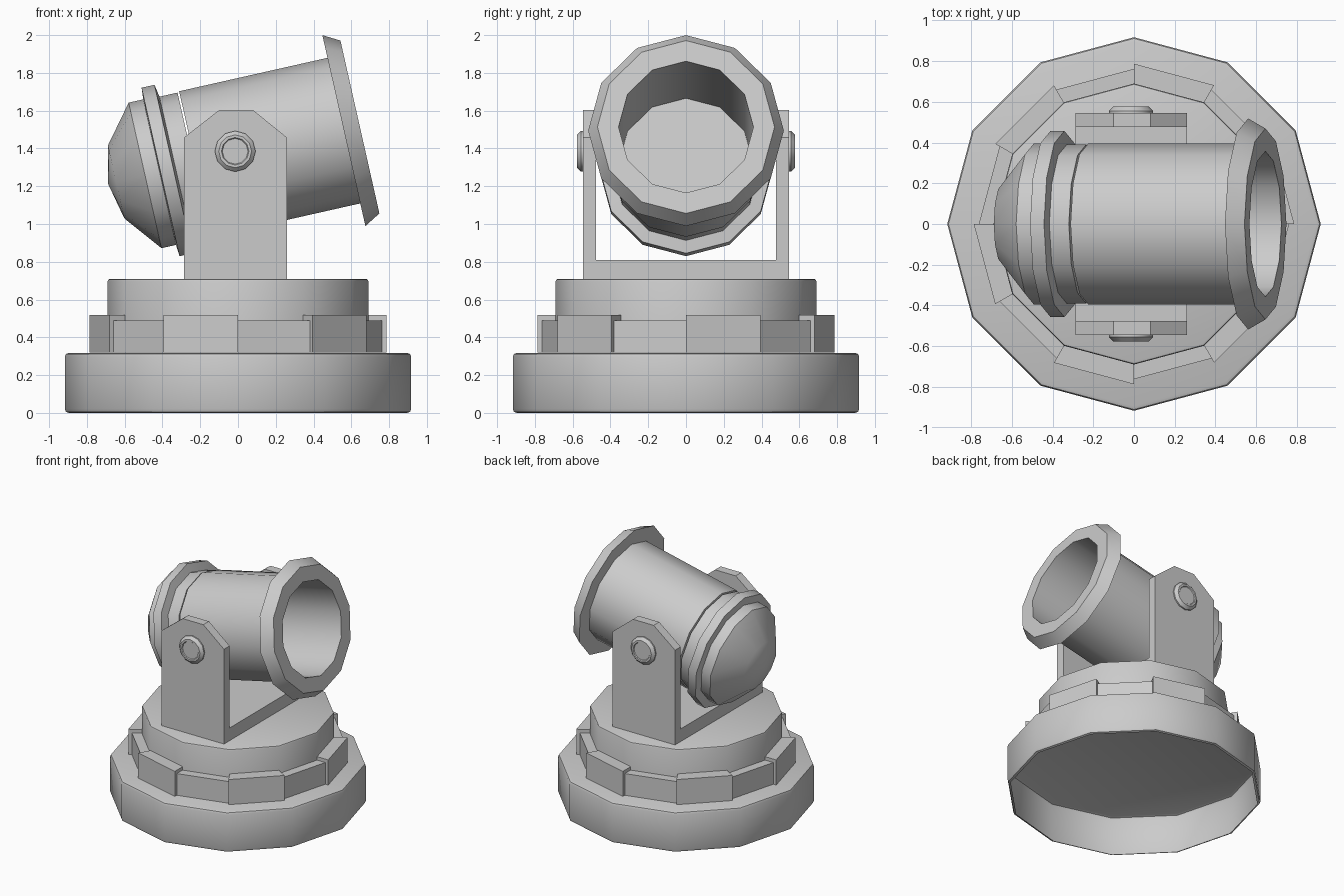
import bpy, bmesh
from math import radians, sin, cos, pi
from mathutils import Matrix, Vector

if "Cube" in bpy.data.objects:
    bpy.data.objects.remove(bpy.data.objects["Cube"])


def finish(name, bm, smooth=False, outward=True):
    bmesh.ops.remove_doubles(bm, verts=bm.verts, dist=1e-5)
    if outward:
        bmesh.ops.recalc_face_normals(bm, faces=bm.faces)
    me = bpy.data.meshes.new(name)
    bm.to_mesh(me)
    bm.free()
    ob = bpy.data.objects.new(name, me)
    bpy.context.collection.objects.link(ob)
    if smooth:
        bpy.ops.object.select_all(action='DESELECT')
        ob.select_set(True)
        bpy.context.view_layer.objects.active = ob
        bpy.ops.object.shade_smooth_by_angle(angle=radians(35))
    return ob


def lathe(name, profile, matrix=Matrix(), closed=False, outward=True, n=12):
    """Spin (radius, height) points round local z, n sides."""
    bm = bmesh.new()
    rings = [[bm.verts.new(matrix @ Vector((r * cos(2 * pi * i / n), r * sin(2 * pi * i / n), h)))
              for i in range(n)] for r, h in profile]
    pairs = list(zip(rings, rings[1:]))
    if closed:
        pairs.append((rings[-1], rings[0]))
    for a, b in pairs:
        for i in range(n):
            j = (i + 1) % n
            bm.faces.new((a[i], a[j], b[j], b[i]))
    return finish(name, bm, True, outward)


def prism(bm, pts, offset):
    """Add a polygon extruded along an offset vector."""
    a = [bm.verts.new(p) for p in pts]
    b = [bm.verts.new(Vector(p) + Vector(offset)) for p in pts]
    bm.faces.new(a)
    bm.faces.new(b[::-1])
    for i in range(len(a)):
        j = (i + 1) % len(a)
        bm.faces.new((a[i], b[i], b[j], a[j]))


# Hollow base, open underneath, with softened rims
lathe("base", [(0.895, 0), (0.911, 0.006), (0.917, 0.022), (0.917, 0.296),
               (0.911, 0.312), (0.895, 0.318), (0, 0.318)], outward=False)

# Upper tier
lathe("turntable", [(0, 0.319), (0.69, 0.319), (0.69, 0.696), (0.686, 0.706),
                    (0.676, 0.71), (0, 0.71)])

# Ring of blocks, alternately large and small
bm = bmesh.new()
for k in range(12):
    R, top = ((0.787, 0.517), (0.762, 0.49))[k % 2]
    a, b = radians(30 * k), radians(30 * (k + 1))
    pts = [(r * cos(t), r * sin(t), 0.319) for r, t in ((0.68, a), (R, a), (R, b), (0.68, b))]
    prism(bm, pts, (0, 0, top - 0.319))
finish("block_ring", bm)

# Yoke: floor plate and two side plates with clipped tops
side = [(-0.287, 0.71), (0.26, 0.71), (0.26, 1.457), (0.08, 1.603), (-0.1, 1.603), (-0.287, 1.457)]
bm = bmesh.new()
for y in (-0.546, 0.476):
    prism(bm, [(x, y, z) for x, z in side], (0, 0.07, 0))
prism(bm, [(-0.287, -0.476, 0.71), (0.26, -0.476, 0.71), (0.26, -0.476, 0.81), (-0.287, -0.476, 0.81)],
      (0, 0.952, 0))
finish("yoke", bm)

# Pivot bolts on both sides
for tag, ang in (("front", 90), ("back", -90)):
    m = Matrix.Translation((-0.015, 0, 1.385)) @ Matrix.Rotation(radians(ang), 4, 'X')
    lathe("pivot_bolt_" + tag, [(0, 0.54), (0.108, 0.54), (0.108, 0.556), (0.087, 0.577),
                                (0.073, 0.577), (0.068, 0.571), (0, 0.571)], m)

# Barrel axis: local z runs along the bore, raised 12.7 degrees
axis = Matrix.Translation((-0.293, 0, 1.302)) @ Matrix.Rotation(radians(90 - 12.7), 4, 'Y')

# Barrel tube with flared muzzle
lathe("barrel", [(0.357, 0.07), (0.395, 0.07), (0.395, 0.875), (0.518, 0.875),
                 (0.469, 0.962), (0.357, 0.962)], axis, closed=True)

# Breech with raised band and blunt pointed rear
lathe("breech", [(0, 0.06), (0.39, 0.06), (0.39, -0.038), (0.457, -0.05), (0.457, -0.12),
                 (0.395, -0.125), (0.395, -0.204), (0.198, -0.361), (0, -0.405)], axis)
